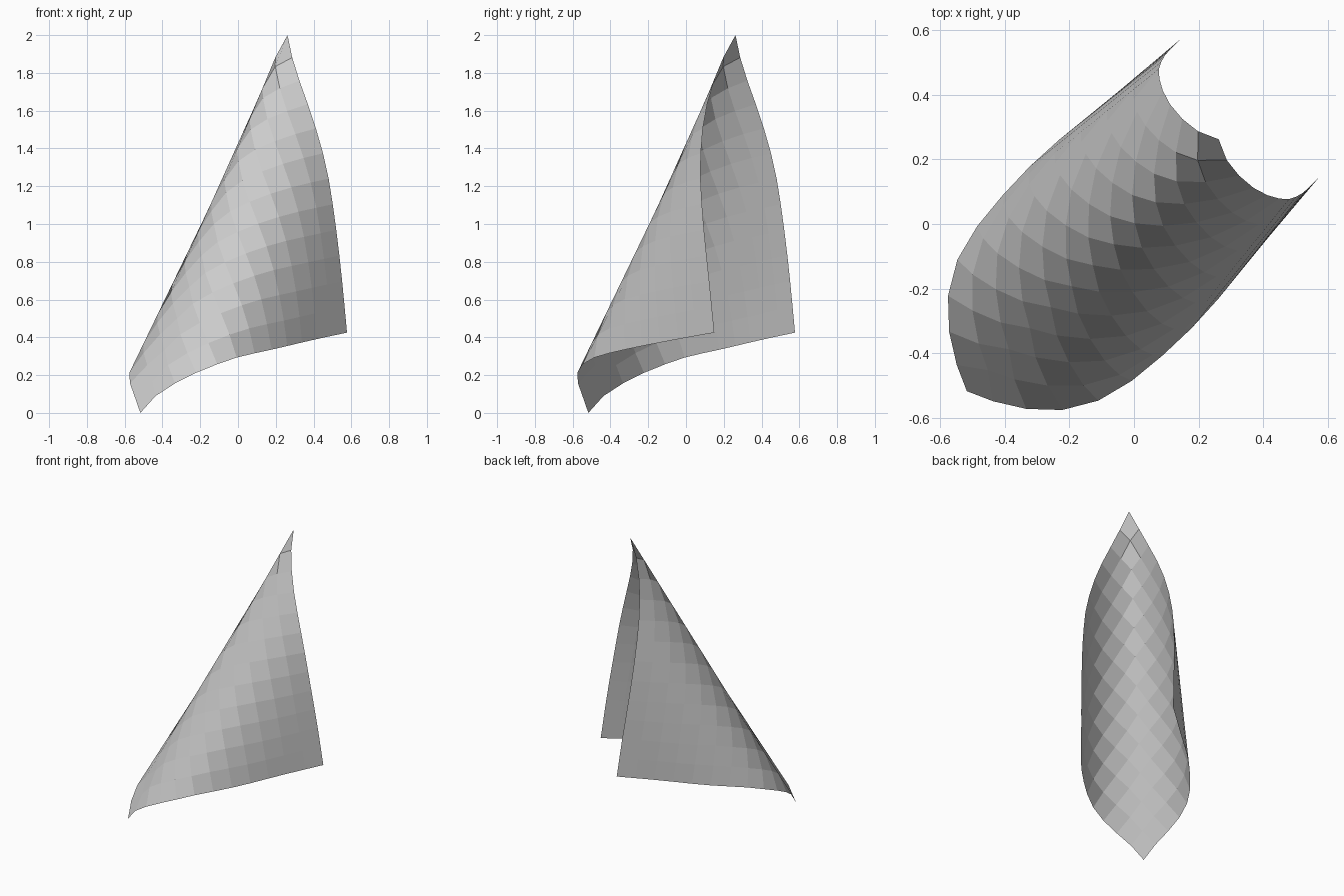
import bpy
from mathutils import Vector
from mathutils.geometry import interpolate_bezier

if "Cube" in bpy.data.objects:
    bpy.data.objects.remove(bpy.data.objects["Cube"])

N = 12  # grid cells per side of the sheet

# Edges of one half of the sheet: bottom corner -> side corner, top corner -> side corner
LOWER = [(-.517, -.517, 0), (-.43, -.55, .095), (-.3, -.577, .175), (-.22, -.575, .213),
         (-.13, -.555, .25), (0, -.48, .295), (.2, -.3, .34), (.4, -.06, .387), (.577, .15, .425)]
UPPER = [(.262, .262, 2), (.29, .192, 1.87), (.335, .14, 1.73), (.385, .102, 1.59),
         (.435, .082, 1.43), (.48, .077, 1.24), (.52, .095, .97), (.55, .122, .71), (.577, .15, .425)]


def along(points, s):
    """Point at fraction s of the length of a smooth curve through points."""
    p = [Vector(c) for c in points]
    path = []
    for k in range(len(p) - 1):
        a, b = p[k], p[k + 1]
        ta = (b - p[k - 1]) / 6 if k else (b - a) / 3
        tb = (p[k + 2] - a) / 6 if k + 2 < len(p) else (b - a) / 3
        path += interpolate_bezier(a, a + ta, b - tb, b, 8)[:-1]
    path.append(p[-1])
    lengths = [(b - a).length for a, b in zip(path, path[1:])]
    left = s * sum(lengths)
    for a, b, length in zip(path, path[1:], lengths):
        if left <= length:
            return a.lerp(b, left / length)
        left -= length
    return path[-1]


# Straight rulings joining the lower and upper edges
rulings = [(along(LOWER, i / N), along(UPPER, i / N)) for i in range(N + 1)]


def sheet_point(i, j):
    """Grid vertex; the other half is mirrored across the plane x = y."""
    d = abs(i - j)
    t = min(i, j) / (N - d) if d < N else 0
    p = rulings[d][0].lerp(rulings[d][1], t)
    return p if i >= j else Vector((p.y, p.x, p.z))


# Curved sheet, standing on one corner
verts = [sheet_point(i, j) for j in range(N + 1) for i in range(N + 1)]
W = N + 1
faces = [(j * W + i, j * W + i + 1, (j + 1) * W + i + 1, (j + 1) * W + i)
         for j in range(N) for i in range(N)]
mesh = bpy.data.meshes.new("curved_sheet")
mesh.from_pydata(verts, [], faces)
mesh.update()
bpy.context.collection.objects.link(bpy.data.objects.new("curved_sheet", mesh))
